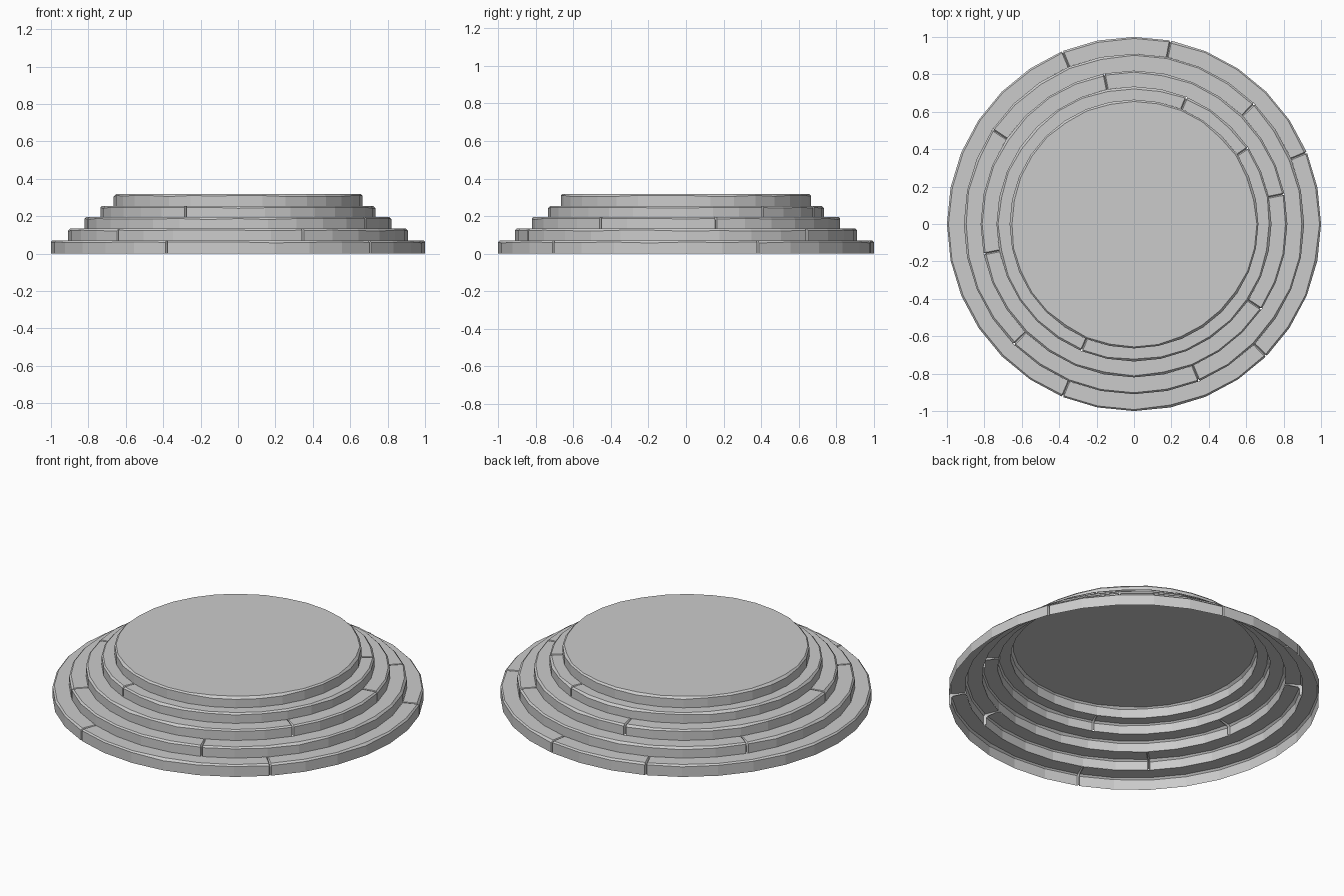
import bpy, bmesh, math, random

if "Cube" in bpy.data.objects:
    bpy.data.objects.remove(bpy.data.objects["Cube"])

random.seed(4)
SIDES = 32
STEP = 360 / SIDES

# radius, bottom z, top z, joint angles between the stone blocks (degrees)
TIERS = [
    (1.00, 0.000, 0.070, [22.5, 78.75, 112.5, 315, 247.5]),
    (0.91, 0.070, 0.133, [45, 292.5, 225, 146.25]),
    (0.82, 0.133, 0.195, [11.25, 101.25, 191.25, 326.25]),
    (0.735, 0.195, 0.255, [33.75, 67.5, 247.5]),
    (0.665, 0.255, 0.318, []),
]


def polar(r, deg, z):
    a = math.radians(deg)
    return (r * math.cos(a), r * math.sin(a), z)


def make_tier(name, r, z0, z1, joints, inner):
    """Open-bottomed step: riser, worn bevel, tread (or a full cap on top)."""
    columns = []          # (angle, inset, drop)
    for i in range(SIDES):
        a = i * STEP
        if any(abs(a - j) < 0.1 for j in joints):
            w = 0.35 / r
            columns += [(a - w, 0, 0), (a, 0.014, 0.014), (a + w, 0, 0)]
        else:
            columns.append((a, 0, 0))
    bm = bmesh.new()
    rows = []
    for a, inset, drop in columns:
        wear = random.choice([0.0, 0.0, 0.002, 0.005])
        edge = r - inset
        pts = [polar(edge, a, z0),
               polar(edge, a, z1 - 0.008 - wear - drop),
               polar(edge - 0.008 - wear, a, z1 - drop)]
        if inner:
            pts.append(polar(inner, a, z1))
        rows.append([bm.verts.new(p) for p in pts])
    for k, left in enumerate(rows):
        right = rows[(k + 1) % len(rows)]
        for n in range(len(left) - 1):
            bm.faces.new((left[n], right[n], right[n + 1], left[n + 1]))
    if not inner:
        bm.faces.new([row[-1] for row in rows])
    mesh = bpy.data.meshes.new(name)
    bm.to_mesh(mesh)
    bm.free()
    bpy.context.collection.objects.link(bpy.data.objects.new(name, mesh))


# stacked stone steps, each tread meeting the riser above it
for i, (r, z0, z1, joints) in enumerate(TIERS):
    inner = TIERS[i + 1][0] if i + 1 < len(TIERS) else None
    label = "top_platform" if inner is None else f"stone_step_{i + 1}"
    make_tier(label, r, z0, z1, joints, inner)
